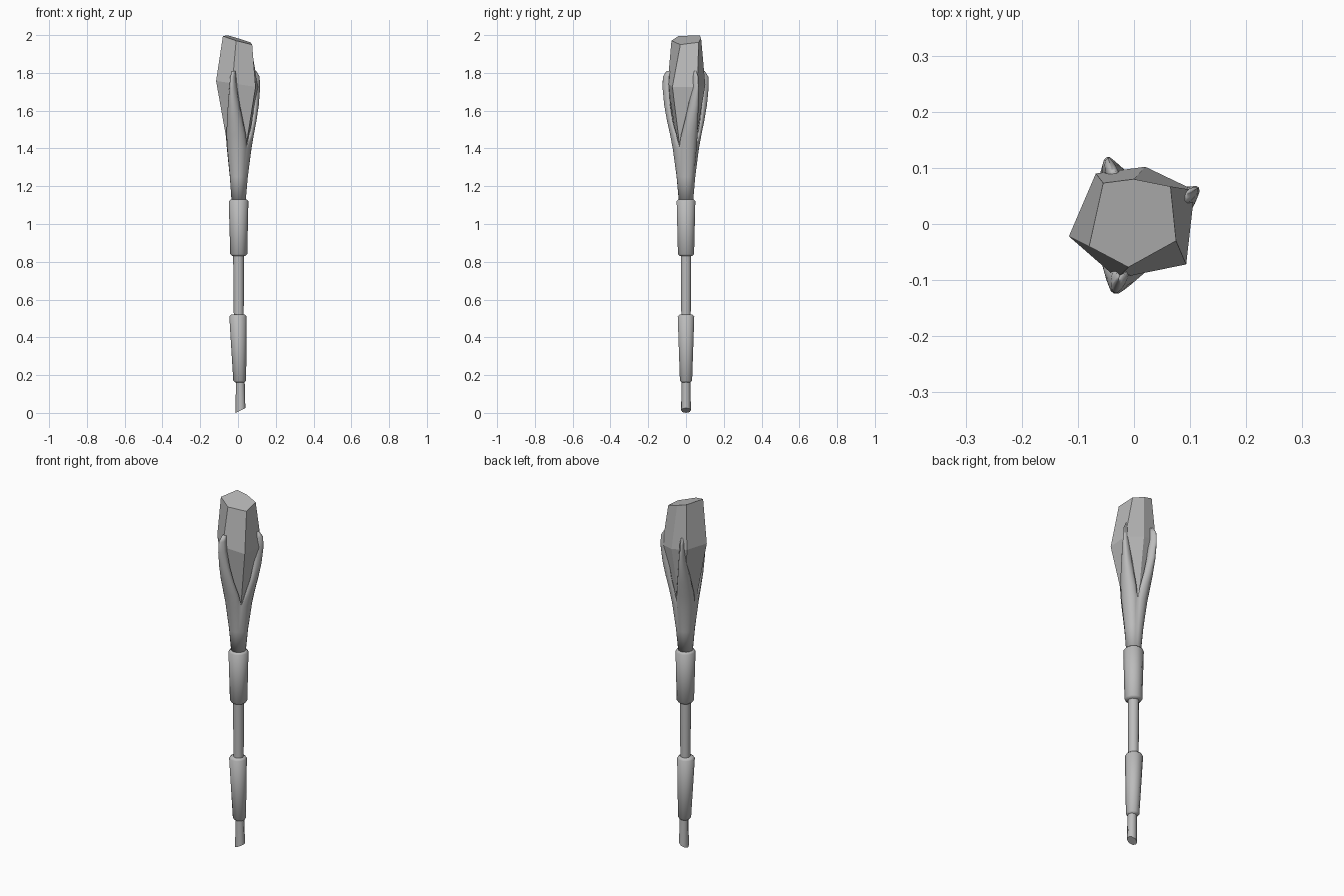
import bpy, bmesh
from math import sin, cos, pi, radians

cube = bpy.data.objects.get("Cube")
if cube:
    bpy.data.objects.remove(cube, do_unlink=True)

grey = bpy.data.materials.new("stone_grey")
grey.use_nodes = True
grey.diffuse_color = (0.5, 0.5, 0.5, 1)
grey.node_tree.nodes["Principled BSDF"].inputs["Base Color"].default_value = (0.5, 0.5, 0.5, 1)


def finish(name, bm, smooth=True):
    bmesh.ops.recalc_face_normals(bm, faces=bm.faces)
    mesh = bpy.data.meshes.new(name)
    bm.to_mesh(mesh)
    bm.free()
    mesh.materials.append(grey)
    obj = bpy.data.objects.new(name, mesh)
    bpy.context.collection.objects.link(obj)
    if smooth:
        bpy.ops.object.select_all(action="DESELECT")
        obj.select_set(True)
        bpy.context.view_layer.objects.active = obj
        bpy.ops.object.shade_smooth_by_angle(angle=radians(50))
    return obj


def loft(name, rings, smooth=True):
    """Skin closed rings of points and cap both ends."""
    bm = bmesh.new()
    rows = [[bm.verts.new(p) for p in ring] for ring in rings]
    n = len(rows[0])
    for low, high in zip(rows, rows[1:]):
        for i in range(n):
            j = (i + 1) % n
            bm.faces.new((low[i], low[j], high[j], high[i]))
    bm.faces.new(rows[0])
    bm.faces.new(rows[-1])
    return finish(name, bm, smooth)


def ring(z, r, cx=0.0, cy=0.0, slant=0.0, sides=10):
    turns = [2 * pi * i / sides for i in range(sides)]
    return [(cx + r * cos(a), cy + r * sin(a), z + slant * cos(a)) for a in turns]


def sleeve(name, z0, z1, r0, r1, x0, x1):
    """Tapered grip with softened ends."""
    e = 0.01
    loft(name, [ring(z0, r0 - e, x0), ring(z0 + e, r0, x0),
                ring(z1 - e, r1, x1), ring(z1, r1 - e, x1)])


# Shaft and grips
loft("shaft_tip", [ring(0.013, 0.026, 0.013, slant=0.013, sides=8),
                   ring(0.18, 0.023, 0.012, sides=8)])
sleeve("lower_grip", 0.16, 0.52, 0.034, 0.046, 0.009, 0.0)
loft("shaft", [ring(0.48, 0.026, 0.004), ring(0.87, 0.029, 0.003)])
sleeve("upper_grip", 0.83, 1.13, 0.045, 0.052, 0.004, 0.003)

# Faceted crystal with a sloping top
top = [(-0.08, -0.04), (-0.01, -0.077), (0.075, -0.03),
       (0.065, 0.067), (0, 0.08), (-0.055, 0.073)]
middle = [(-0.116, -0.022), (-0.03, -0.097), (0.093, -0.072),
          (0.108, 0.06), (0.02, 0.102), (-0.068, 0.09)]
loft("crystal", [
    [(x * 0.38, y * 0.38, 1.36) for x, y in middle],
    [(x * 0.56, y * 0.56, 1.47) for x, y in middle],
    [(x, y, 1.74 - 0.15 * x) for x, y in middle],
    [(x, y, 1.975 - 0.3 * x + 0.1 * y) for x, y in top]], smooth=False)

# Flared socket splitting into three claws: height, half angle, ridge radius, edge radius
claw_rows = [(1.10, 60, 0.036, 0.036), (1.25, 60, 0.050, 0.046),
             (1.40, 60, 0.071, 0.058), (1.47, 47, 0.085, 0.066),
             (1.55, 30, 0.104, 0.078), (1.63, 19, 0.120, 0.086),
             (1.72, 11, 0.130, 0.092), (1.78, 8, 0.128, 0.092),
             (1.81, 5, 0.108, 0.085)]
columns = 8
bm = bmesh.new()
for heading in (30, 113, 253):
    # Spread each claw to meet its neighbours low down
    gap_after = {30: 83, 113: 140, 253: 137}[heading]
    gap_before = {30: 137, 113: 83, 253: 140}[heading]
    grid = []
    for z, half, ridge, edge in claw_rows:
        row = []
        for i in range(columns + 1):
            u = 2 * i / columns - 1
            full = (gap_after if u > 0 else gap_before) / 2
            a = radians(heading + u * half * full / 60)
            r = edge + (ridge - edge) * cos(u * pi / 2) ** 0.8
            row.append(bm.verts.new((0.003 + r * cos(a), r * sin(a), z)))
        grid.append(row)
    for low, high in zip(grid, grid[1:]):
        for i in range(columns):
            bm.faces.new((low[i], low[i + 1], high[i + 1], high[i]))
bmesh.ops.remove_doubles(bm, verts=bm.verts, dist=0.0005)
socket = finish("claw_socket", bm)
wall = socket.modifiers.new("wall", "SOLIDIFY")
wall.thickness = 0.01
wall.offset = -1
